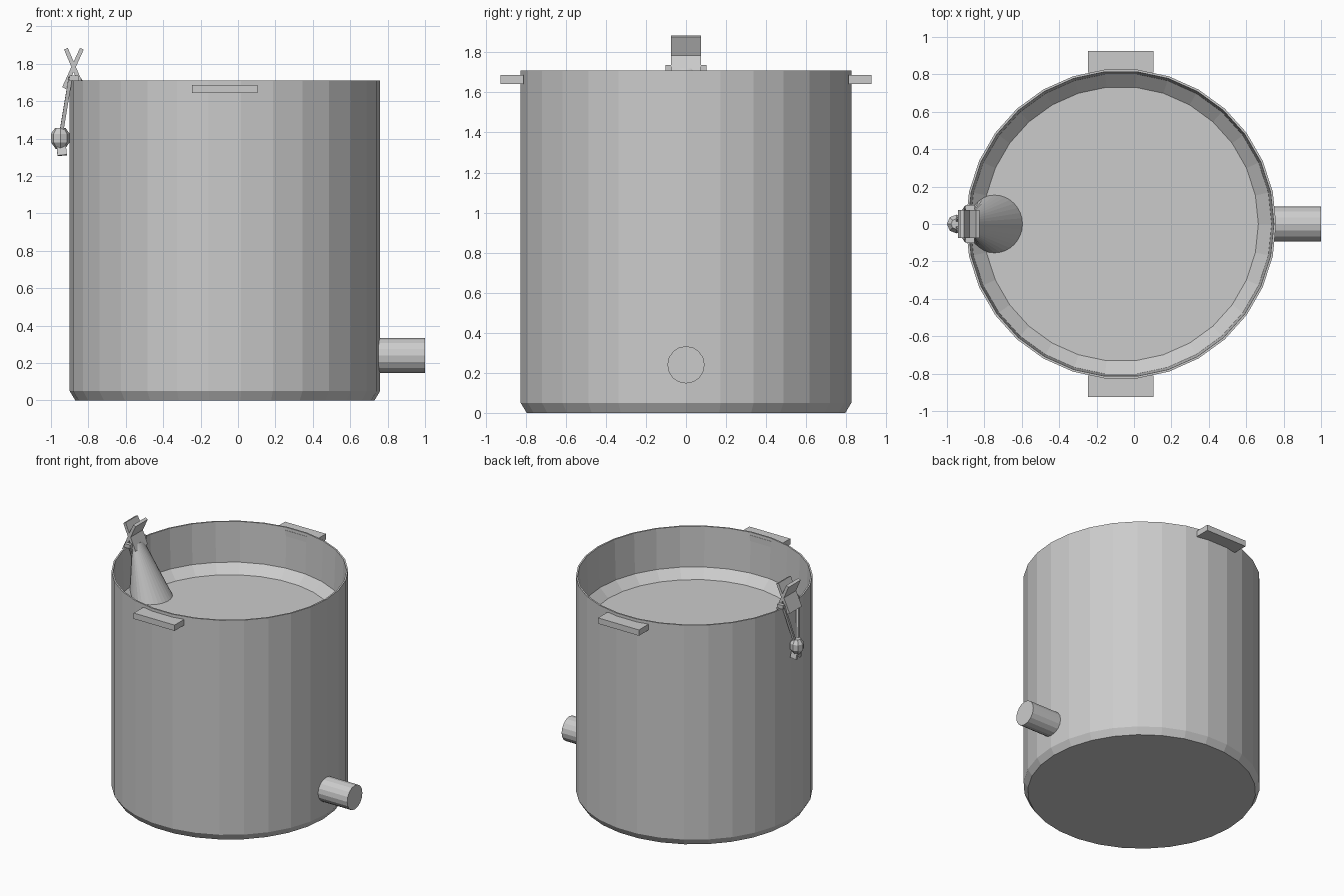
import bpy, bmesh
from math import cos, sin, pi, atan2
from mathutils import Matrix, Vector

if "Cube" in bpy.data.objects:
    bpy.data.objects.remove(bpy.data.objects["Cube"])


def make(name, bm):
    bmesh.ops.recalc_face_normals(bm, faces=bm.faces)
    mesh = bpy.data.meshes.new(name)
    bm.to_mesh(mesh)
    bm.free()
    ob = bpy.data.objects.new(name, mesh)
    bpy.context.collection.objects.link(ob)
    return ob


def loft(name, rings, n, matrix=Matrix()):
    """Capped stack of circles: each ring is (x, y, z, radius_x, radius_y)."""
    bm = bmesh.new()
    loops = [[bm.verts.new(matrix @ Vector((x + rx * cos(2 * pi * i / n),
                                            y + ry * sin(2 * pi * i / n), z)))
              for i in range(n)] for x, y, z, rx, ry in rings]
    for a, b in zip(loops, loops[1:]):
        for i in range(n):
            j = (i + 1) % n
            bm.faces.new((a[i], a[j], b[j], b[i]))
    bm.faces.new(loops[0])
    bm.faces.new(loops[-1])
    return make(name, bm)


def box(name, centre, size, rot=Matrix()):
    bm = bmesh.new()
    bmesh.ops.create_cube(bm, size=1, matrix=Matrix.Translation(centre) @ rot @ Matrix.Diagonal((*size, 1)))
    return make(name, bm)


def bar(name, a, b, sx, sy):
    """Box running from a to b."""
    a, b = Vector(a), Vector(b)
    d = b - a
    z = d.normalized()
    x = (Vector((1, 0, 0)) - z * z.x).normalized()
    rot = Matrix((x, z.cross(x), z)).transposed().to_4x4()
    return box(name, (a + b) / 2, (sx, sy, d.length), rot)


# Pot: outer wall, thin rim, inner wall, sloped ledge and raised floor
CX = -0.07
profile = [(0.80, 0), (0.83, 0.05), (0.83, 1.71), (0.818, 1.71), (0.806, 1.40), (0.735, 1.335)]
loft("pot", [(CX, 0, z, r, r) for r, z in profile], 30)

# Drain pipe
loft("drain_pipe", [(0, 0, x, 0.093, 0.093) for x in (0.72, 1.0)], 16,
     Matrix.Translation((0, 0, 0.24)) @ Matrix.Rotation(pi / 2, 4, 'Y'))

# Side handles
for s, side in ((-1, "front"), (1, "back")):
    box(side + "_handle", (CX, s * 0.868, 1.665), (0.35, 0.115, 0.045))

# Cone-shaped bag hanging inside the rim
loft("bag", [(-0.743, 0, 1.325, 0.153, 0.157), (-0.858, 0, 1.72, 0.02, 0.06)], 32)

# Crossed slats of the clip
bar("clip_slat_a", (-0.92, 0, 1.88), (-0.835, 0, 1.68), 0.022, 0.15)
bar("clip_slat_b", (-0.835, 0, 1.88), (-0.93, 0, 1.67), 0.022, 0.15)

# Drawstrings: over the rim, then down to the toggle
for s, side in ((-1, "front"), (1, "back")):
    box(side + "_string_fold", (-0.877, s * 0.088, 1.722), (0.05, 0.028, 0.028))
    bar(side + "_inner_string", (-0.865, s * 0.088, 1.72), (-0.855, s * 0.05, 1.60), 0.015, 0.015)
    bar(side + "_string", (-0.896, s * 0.088, 1.725), (-0.945, s * 0.015, 1.43), 0.02, 0.015)
    bar(side + "_string_end", (-0.945, s * 0.015, 1.36), (-0.94, s * 0.025, 1.31), 0.05, 0.02)

# Faceted toggle
toggle = [(0.025, 1.345), (0.05, 1.38), (0.05, 1.425), (0.028, 1.457)]
loft("toggle", [(-0.95, 0, z, r, r) for r, z in toggle], 8)
